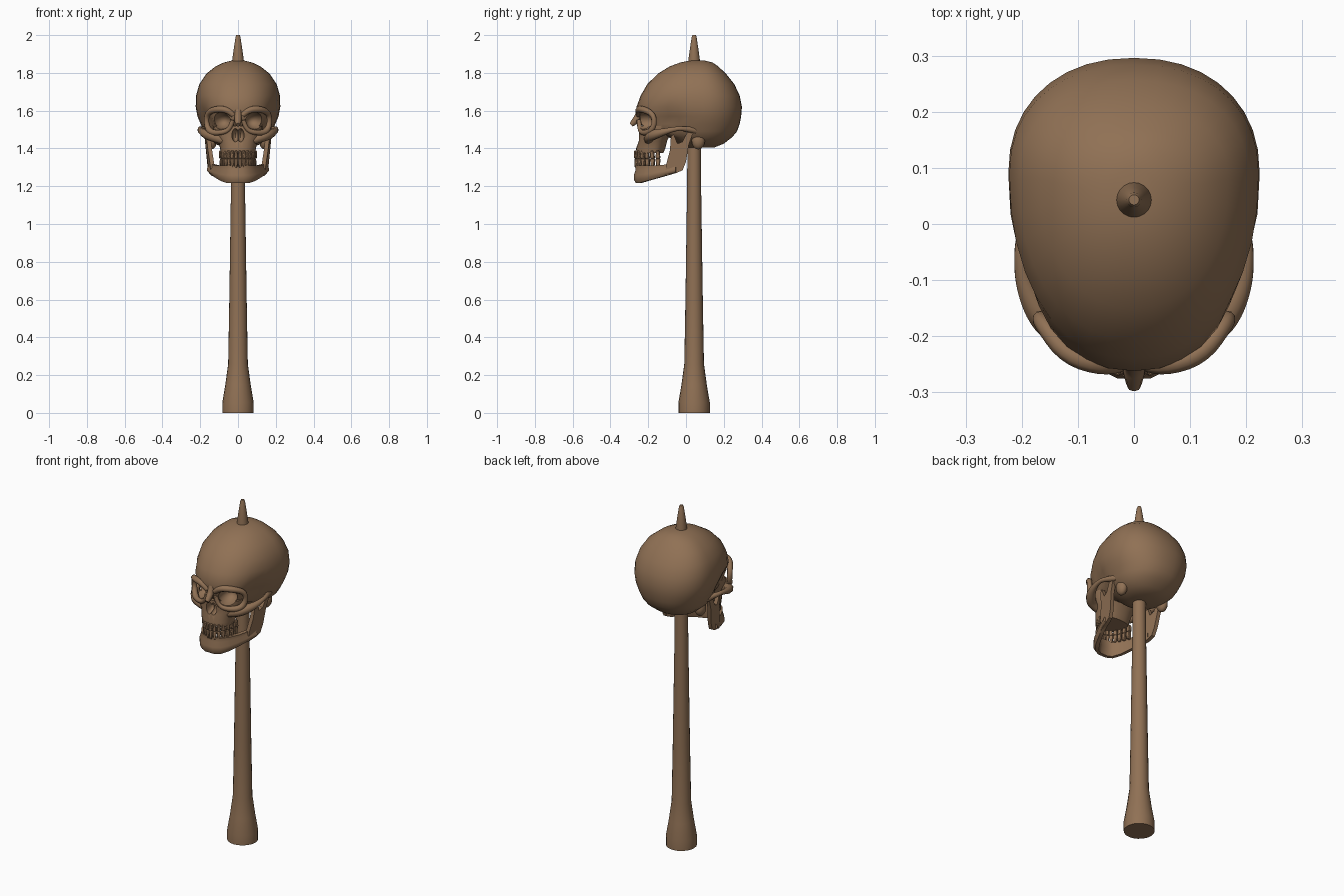
import bpy, bmesh, math
from mathutils import Vector, Matrix

if "Cube" in bpy.data.objects:
    bpy.data.objects.remove(bpy.data.objects["Cube"])

bone = bpy.data.materials.new("weathered_brown")
bone.diffuse_color = (0.28, 0.165, 0.09, 1)
bone.use_nodes = True
bone.node_tree.nodes["Principled BSDF"].inputs["Base Color"].default_value = bone.diffuse_color


def finish(bm, name, angle=40):
    bmesh.ops.recalc_face_normals(bm, faces=bm.faces)
    me = bpy.data.meshes.new(name)
    bm.to_mesh(me)
    bm.free()
    ob = bpy.data.objects.new(name, me)
    bpy.context.collection.objects.link(ob)
    me.materials.append(bone)
    shade(ob, angle)
    return ob


def select(ob):
    bpy.ops.object.select_all(action='DESELECT')
    ob.select_set(True)
    bpy.context.view_layer.objects.active = ob


def shade(ob, angle=40):
    select(ob)
    bpy.ops.object.shade_smooth_by_angle(angle=math.radians(angle))


def skin(bm, rings):
    """Bridge rings of points and cap both ends."""
    vs = [[bm.verts.new(p) for p in r] for r in rings]
    n = len(vs[0])
    for a, b in zip(vs, vs[1:]):
        for i in range(n):
            bm.faces.new((a[i], a[(i + 1) % n], b[(i + 1) % n], b[i]))
    bm.faces.new(vs[0])
    bm.faces.new(vs[-1])


def egg_loft(name, sections, n=36, p=2.2):
    """Sections: z, front y, back y, y of widest point, half width."""
    bm = bmesh.new()
    rings = []
    for z, yf, yb, yc, w in sections:
        ring = []
        for i in range(n):
            a = 2 * math.pi * i / n
            c, s = math.cos(a), math.sin(a)
            x = w * math.copysign(abs(c) ** (2 / p), c)
            d = abs(s) ** (2 / p)
            y = yc + d * (yb - yc) if s > 0 else yc - d * (yc - yf)
            ring.append((x, y, z))
        rings.append(ring)
    skin(bm, rings)
    return finish(bm, name)


def boolean(ob, other, op):
    select(ob)
    m = ob.modifiers.new("cut", 'BOOLEAN')
    m.operation, m.object, m.solver = op, other, 'EXACT'
    bpy.ops.object.modifier_apply(modifier=m.name)
    bpy.data.objects.remove(other)


def ellipsoid(name, loc, size, rz=0):
    bm = bmesh.new()
    mat = Matrix.Translation(loc) @ Matrix.Rotation(rz, 4, 'Z') @ Matrix.Diagonal((*size, 1))
    bmesh.ops.create_uvsphere(bm, u_segments=20, v_segments=12, radius=1, matrix=mat)
    return finish(bm, name)


def tube(name, pts):
    """Smooth rod through x, y, z, radius points."""
    cu = bpy.data.curves.new(name, 'CURVE')
    cu.dimensions, cu.bevel_depth, cu.bevel_resolution = '3D', 1, 2
    cu.use_fill_caps = True
    sp = cu.splines.new('NURBS')
    sp.points.add(len(pts) - 1)
    for q, (x, y, z, r) in zip(sp.points, pts):
        q.co, q.radius = (x, y, z, 1), r
    sp.order_u, sp.use_endpoint_u, sp.resolution_u = 3, True, 4
    ob = bpy.data.objects.new(name, cu)
    bpy.context.collection.objects.link(ob)
    cu.materials.append(bone)
    select(ob)
    bpy.ops.object.convert(target='MESH')
    shade(bpy.context.object, 50)


# stake: flared foot, slim shaft, pointed tip
bm = bmesh.new()
prof = [(0, .083), (.055, .083), (.15, .067), (.26, .052), (.6, .046), (1.2, .037), (1.5, .035),
        (1.865, .031), (1.93, .022), (1.99, .013), (2, .009)]
skin(bm, [[(r * math.cos(k * math.pi / 10), .043 + r * math.sin(k * math.pi / 10), z)
           for k in range(20)] for z, r in prof])
finish(bm, "stake")

# cranium
skull = egg_loft("cranium", [
    (1.405, .0, .15, .08, .07), (1.425, -.05, .2, .08, .125), (1.46, -.09, .245, .08, .165),
    (1.49, -.205, .27, .08, .182), (1.53, -.24, .284, .09, .198), (1.57, -.25, .292, .09, .215),
    (1.62, -.262, .296, .09, .224), (1.68, -.24, .284, .09, .222), (1.74, -.205, .256, .08, .205),
    (1.795, -.15, .212, .08, .168), (1.835, -.085, .17, .07, .118), (1.855, -.03, .14, .06, .075),
    (1.865, .02, .1, .06, .035)])
for v in skull.data.vertices:  # hollow temples behind the brow
    d = (Vector((abs(v.co.x), v.co.y, v.co.z)) - Vector((.19, -.1, 1.53))) / .075
    v.co.x *= 1 - .22 * math.exp(-d.length_squared)

# upper jaw block, merged before carving sockets and nose opening
boolean(skull, egg_loft("upper_jaw", [
    (1.375, -.262, -.12, -.17, .09), (1.4, -.264, -.11, -.17, .095), (1.44, -.25, -.1, -.16, .105),
    (1.48, -.25, -.08, -.16, .13), (1.52, -.25, -.06, -.15, .13)], 28), 'UNION')
for s in (1, -1):
    boolean(skull, ellipsoid("socket_cutter", (s * .092, -.235, 1.546), (.052, .09, .045), s * .25),
            'DIFFERENCE')
    boolean(skull, ellipsoid("nostril_cutter", (s * .014, -.26, 1.47), (.019, .06, .036)), 'DIFFERENCE')
shade(skull, 40)

# nose bridge
tube("nose_bridge", [(0, -.238, 1.605, .022), (0, -.252, 1.57, .018), (0, -.268, 1.545, .02),
                     (0, -.29, 1.525, .012)])

for s, side in ((1, "left"), (-1, "right")):
    # brow and socket rim
    tube(side + "_socket_rim", [(s * x, y, z, r) for x, y, z, r in (
        (.025, -.25, 1.575, .014), (.05, -.255, 1.605, .018), (.12, -.235, 1.61, .018),
        (.165, -.175, 1.585, .015), (.168, -.165, 1.53, .014), (.15, -.19, 1.485, .018),
        (.09, -.232, 1.482, .014), (.04, -.245, 1.5, .012), (.028, -.25, 1.55, .012))])
    # cheekbone and arch
    tube(side + "_cheekbone", [(s * x, y, z, r) for x, y, z, r in (
        (.075, -.2, 1.44, .02), (.125, -.2, 1.46, .027), (.165, -.165, 1.475, .028),
        (.195, -.11, 1.49, .018), (.203, -.05, 1.505, .012), (.195, -.01, 1.505, .013),
        (.165, .05, 1.495, .02))])
    # jaw ramus: outline in the side plane, given thickness
    outline = [(-.11, 1.255), (-.05, 1.27), (-.018, 1.285), (0, 1.33), (.015, 1.42), (.04, 1.49),
               (.012, 1.495), (-.02, 1.435), (-.045, 1.425), (-.065, 1.475), (-.08, 1.46),
               (-.085, 1.39), (-.105, 1.315)]
    bm = bmesh.new()
    skin(bm, [[(s * (.155 + .2 * min(y + .03, 0) + .1 * (z - 1.35) + t), y, z) for y, z in outline]
              for t in (-.011, .011)])
    finish(bm, side + "_jaw_ramus")
    # mastoid knob behind the jaw
    ellipsoid(side + "_mastoid", (s * .14, .065, 1.44), (.028, .035, .045))

# jaw body: swept around the chin. Stations: x, y, bottom, top
half = [(.025, -.258, 1.216, 1.31), (.055, -.243, 1.217, 1.31), (.085, -.205, 1.228, 1.31),
        (.11, -.15, 1.243, 1.31), (.13, -.1, 1.257, 1.315), (.148, -.05, 1.272, 1.32)]
path = [(-x, y, a, b) for x, y, a, b in reversed(half)] + half
rings = []
for i, (x, y, lo, hi) in enumerate(path):
    p, q = path[max(i - 1, 0)], path[min(i + 1, len(path) - 1)]
    t = Vector((q[0] - p[0], q[1] - p[1], 0)).normalized()
    out = Vector((t.y, -t.x, 0))
    sec = [(-.012, 0), (.008, 0), (.018, .2), (.018, .45), (.009, .75), (.009, 1), (-.014, 1), (-.018, .5)]
    rings.append([Vector((x, y, lo + (hi - lo) * h)) + out * o for o, h in sec])
bm = bmesh.new()
skin(bm, rings)
finish(bm, "lower_jaw", 50)

# teeth: tapered blocks along both arches
for row, z, h, rx, ry, edge in (("upper", 1.368, .04, .092, .148, -1), ("lower", 1.323, .046, .088, .144, 1)):
    bm = bmesh.new()
    for k in range(14):
        a = math.radians((k - 6.5) * 12)
        mat = (Matrix.Translation((rx * math.sin(a), -.118 - ry * math.cos(a), z))
               @ Matrix.Rotation(math.atan2(ry * math.sin(a), rx * math.cos(a)), 4, 'Z')
               @ Matrix.Diagonal((.019 + .007 * abs(math.sin(a)), .02, h, 1)))
        vs = bmesh.ops.create_cube(bm, size=1)['verts']
        for v in vs:
            k2 = 1 if v.co.z * edge > 0 else .65
            v.co.x *= k2
            v.co.y *= 1.5 - .6 * k2
            v.co = mat @ v.co
    bmesh.ops.bevel(bm, geom=bm.edges[:], offset=.003, segments=1, affect='EDGES')
    finish(bm, row + "_teeth")
